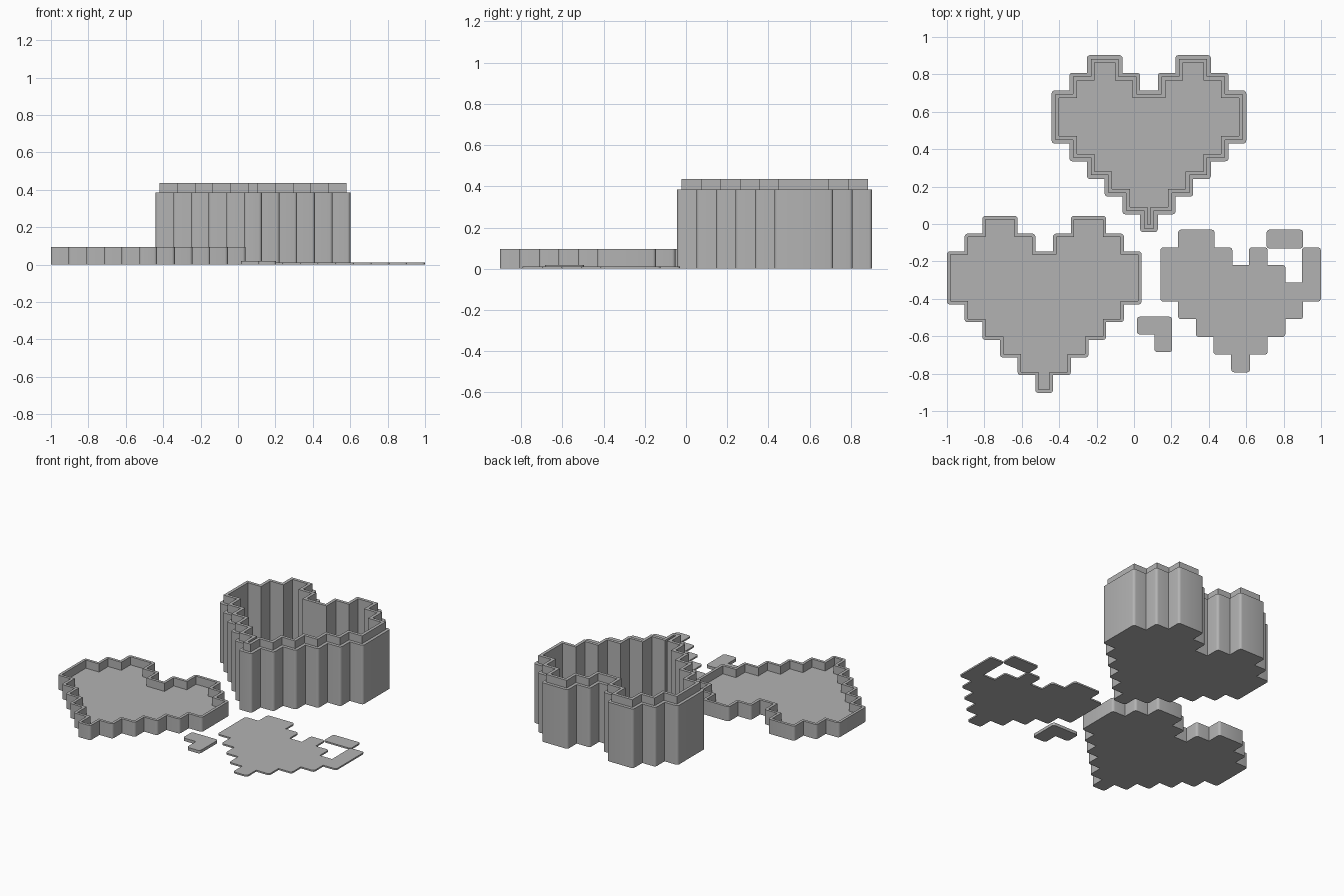
import bpy, bmesh, math
from mathutils import Vector

CELL = 0.0946

cube = bpy.data.objects.get("Cube")
if cube:
    bpy.data.objects.remove(cube, do_unlink=True)

grey = bpy.data.materials.new("plain grey")
grey.use_nodes = True
colour = (0.45, 0.45, 0.45, 1)
grey.diffuse_color = colour
grey.node_tree.nodes["Principled BSDF"].inputs["Base Color"].default_value = colour


def staircase(half, y):
    """Right flank of a pixel heart, stepping in one cell at a time to the tip."""
    pts = []
    while y >= 0:
        pts += [(half, y + 1), (half, y)] if pts else [(half, y)]
        half, y = half - 1, y - 1
    return pts


def mirrored(right):
    """Close a right half (listed clockwise from the notch) into a full outline."""
    return [(-x, y) for x, y in right] + right[::-1]


def loop(cells, inset, radius, steps=4):
    """Counter-clockwise square-cornered outline, inset, with convex corners rounded."""
    pts = [Vector(p) * CELL for p in cells]
    out = []
    for i, p in enumerate(pts):
        d0 = (p - pts[i - 1]).normalized()
        d1 = (pts[(i + 1) % len(pts)] - p).normalized()
        left0, left1 = Vector((-d0.y, d0.x)), Vector((-d1.y, d1.x))
        corner = p + (left0 + left1) * inset
        if d0.cross(d1) < 0:
            out.append(corner)
            continue
        centre = corner + (left0 + left1) * radius
        for s in range(steps + 1):
            a = math.pi / 2 * s / steps
            out.append(centre - (left0 * math.cos(a) + left1 * math.sin(a)) * radius)
    return out


def build(name, outlines, profile, place, radius=0.016):
    """Stack loops along a profile of (inset, height), capping both ends."""
    bm = bmesh.new()
    for cells in outlines:
        rings = []
        for inset, z in profile:
            r = max(0, radius - max(0, inset))
            rings.append([bm.verts.new((p.x, p.y, z)) for p in loop(cells, inset, r)])
        n = len(rings[0])
        for a, b in zip(rings, rings[1:]):
            for i in range(n):
                j = (i + 1) % n
                bm.faces.new((a[i], a[j], b[j], b[i]))
        bm.faces.new(rings[0][::-1])
        bm.faces.new(rings[-1])
    bmesh.ops.remove_doubles(bm, verts=bm.verts, dist=1e-5)
    mesh = bpy.data.meshes.new(name)
    bm.to_mesh(mesh)
    bm.free()
    mesh.materials.append(grey)
    obj = bpy.data.objects.new(name, mesh)
    obj.location = (place[0], place[1], 0)
    bpy.context.collection.objects.link(obj)
    bpy.ops.object.select_all(action='DESELECT')
    obj.select_set(True)
    bpy.context.view_layer.objects.active = obj
    bpy.ops.object.shade_smooth_by_angle(angle=math.radians(30))
    return obj


# Large heart shared by box and lid
big_heart = mirrored([(0.5, 8), (0.5, 9), (1.5, 9), (1.5, 10), (3.5, 10), (3.5, 9),
                      (4.5, 9), (4.5, 8), (5.5, 8)] + staircase(5.5, 5))

# Deep box with a stepped lip
build("heart_box", [big_heart],
      [(0, 0), (0, 0.385), (0.02, 0.385), (0.02, 0.435), (0.04, 0.435), (0.04, 0.04)],
      (0.08, -0.043))

# Shallow lid lying open side up
build("heart_lid", [big_heart],
      [(0, 0), (0, 0.095), (0.018, 0.095), (0.018, 0.042)], (-0.48, -0.903))

# Thin heart plate with a highlight cut out of the right lobe
left = [(0.5, 6), (0.5, 7), (1.5, 7), (1.5, 8), (3.5, 8), (3.5, 7), (4.5, 7)]
right = left[:3] + [(1.5, 6), (2.5, 6), (2.5, 5), (3.5, 5), (3.5, 7), (4.5, 7)]
flank = staircase(4.5, 4)
plate = [(-x, y) for x, y in left + flank] + (right + flank)[::-1]
bar = [(1.5, 7), (3.5, 7), (3.5, 8), (1.5, 8)]
build("heart_plate", [plate, bar], [(-0.003, 0), (-0.003, 0.01)], (0.57, -0.79))

# Loose highlight piece that fits the cut-out
highlight = [(1, 0), (2, 0), (2, 2), (0, 2), (0, 1), (1, 1)]
build("highlight_piece", [highlight], [(0, 0), (0, 0.019)], (0.015, -0.685))
